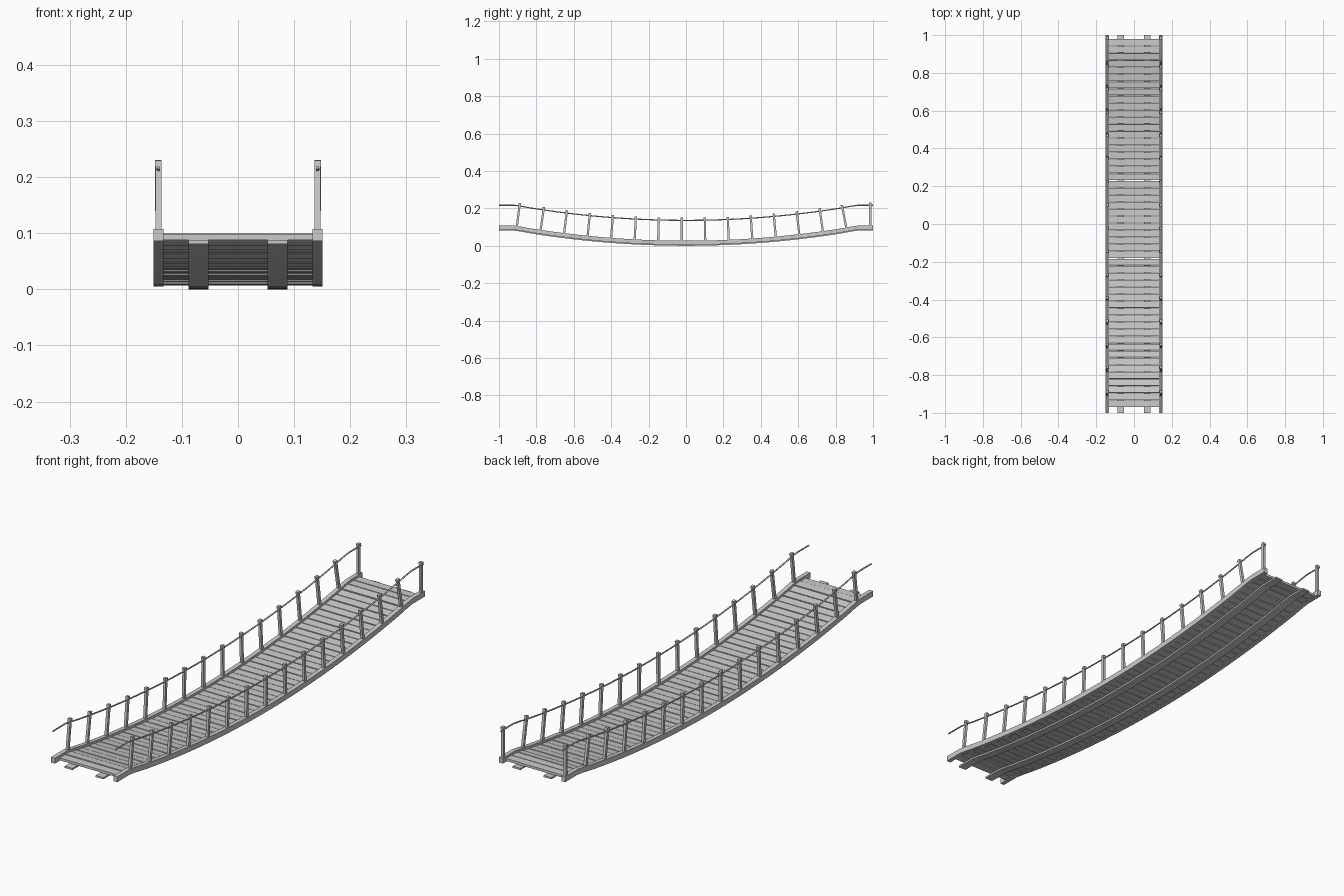
import bpy
import bmesh
import math
from mathutils import Matrix, Vector

cube = bpy.data.objects.get("Cube")
if cube:
    bpy.data.objects.remove(cube, do_unlink=True)

grey = bpy.data.materials.new("plain grey")
grey.use_nodes = True
grey.diffuse_color = (0.6, 0.6, 0.6, 1)
grey.node_tree.nodes["Principled BSDF"].inputs["Base Color"].default_value = (0.6, 0.6, 0.6, 1)


def sag(y):
    """Height of the bridge line: a hanging curve that levels off at both ends."""
    low, k, knee = 0.016, 0.096, 0.92
    if abs(y) < 0.86:
        return low + k * y * y
    t = min((abs(y) - 0.86) / (knee - 0.86), 1)
    start, slope = low + k * 0.86 ** 2, 2 * k * 0.86
    return start + slope * (knee - 0.86) * (t - t * t / 2) + 0.005 * t


def frame(x, y):
    """Local axes on the bridge line, with z square to the slope."""
    slope = (sag(y + 0.01) - sag(y - 0.01)) / 0.02
    return Matrix.Translation((x, y, sag(y))) @ Matrix.Rotation(math.atan(slope), 4, "X")


def finish(bm, name):
    bmesh.ops.recalc_face_normals(bm, faces=bm.faces)
    mesh = bpy.data.meshes.new(name)
    bm.to_mesh(mesh)
    bm.free()
    mesh.materials.append(grey)
    obj = bpy.data.objects.new(name, mesh)
    bpy.context.collection.objects.link(obj)
    return obj


def add_box(bm, base, size, centre):
    bmesh.ops.create_cube(bm, size=1, matrix=base @ Matrix.Translation(centre)
                          @ Matrix.Diagonal((*size, 1)))


def sweep(name, x, section, steps=50):
    """Run an (x, z) section along the whole bridge line."""
    bm = bmesh.new()
    rings = []
    for i in range(steps + 1):
        y = -1 + 2 * i / steps
        rings.append([bm.verts.new((x + px, y, sag(y) + pz)) for px, pz in section])
    n = len(section)
    for a, b in zip(rings, rings[1:]):
        for j in range(n):
            bm.faces.new((a[j], a[(j + 1) % n], b[(j + 1) % n], b[j]))
    bm.faces.new(rings[0])
    bm.faces.new(rings[-1])
    return finish(bm, name)


def rectangle(half_width, low, high):
    return [(-half_width, low), (half_width, low), (half_width, high), (-half_width, high)]


rope_section = [(0.003 * math.cos(a), 0.12 + 0.003 * math.sin(a))
                for a in (math.tau * i / 8 for i in range(8))]

for side, label in ((1, "left"), (-1, "right")):
    # Edge beam, under-deck stringer and hand rope
    sweep(label + "_edge_beam", side * 0.142, rectangle(0.009, -0.011, 0.011))
    sweep(label + "_stringer", side * 0.0705, rectangle(0.0175, -0.016, -0.009))
    rope = sweep(label + "_hand_rope", side * 0.142, rope_section)
    for face in rope.data.polygons:
        face.use_smooth = len(face.vertices) == 4

    # Railing posts with small caps
    bm = bmesh.new()
    for i in range(16):
        base = frame(side * 0.142, -0.905 + 0.126 * i)
        add_box(bm, base, (0.0105, 0.0115, 0.117), (0, 0, 0.0665))
        add_box(bm, base, (0.012, 0.014, 0.01), (0, 0, 0.129))
    finish(bm, label + "_railing_posts")

# Deck planks, alternately a little proud
bm = bmesh.new()
count, pitch = 52, 0.0375
for i in range(count):
    y = 0.005 + (i - (count - 1) / 2) * pitch
    add_box(bm, frame(0, y), (0.268, 0.034, 0.01), (0, 0, -0.004 + 0.001 * (i % 2)))
finish(bm, "deck_planks")
